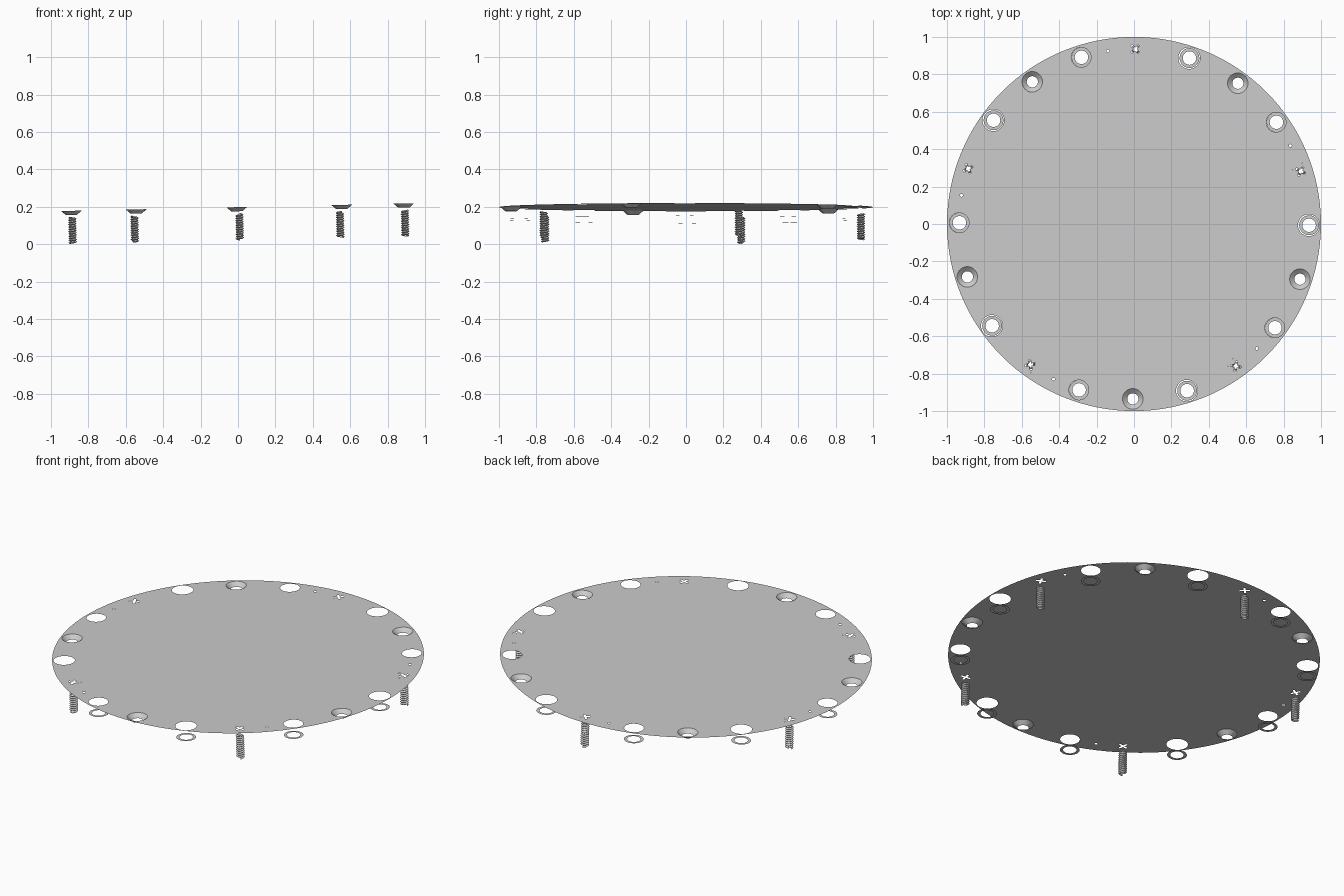
import bpy, bmesh, math
from mathutils import Matrix, Vector

old = bpy.data.objects.get("Cube")
if old:
    bpy.data.objects.remove(old, do_unlink=True)

GREY = (0.6, 0.6, 0.6, 1.0)
steel = bpy.data.materials.new("plain_grey")
steel.use_nodes = True
steel.diffuse_color = GREY
steel.node_tree.nodes["Principled BSDF"].inputs["Base Color"].default_value = GREY

BOLT_RADIUS = 0.935
TILT = Matrix.Translation((0, 0, 0.198)) @ Matrix.Rotation(-0.022, 4, 'Y')


def spot(degrees):
    """Transform of a station on the bolt circle."""
    turn = Matrix.Rotation(math.radians(degrees - 0.4), 4, 'Z')
    return TILT @ turn @ Matrix.Translation((BOLT_RADIUS, 0, 0))


def centre(degrees):
    a = math.radians(degrees - 0.4)
    return Vector((math.cos(a), math.sin(a), 0)) * BOLT_RADIUS


def circle(radius, count, at=Vector((0, 0, 0))):
    return [at + Vector((radius * math.cos(math.tau * i / count),
                         radius * math.sin(math.tau * i / count), 0)) for i in range(count)]


def add_object(name, bm, matrix, smooth=False):
    mesh = bpy.data.meshes.new(name)
    bm.to_mesh(mesh)
    bm.free()
    mesh.materials.append(steel)
    if smooth:
        mesh.shade_smooth()
    ob = bpy.data.objects.new(name, mesh)
    ob.matrix_world = matrix
    bpy.context.collection.objects.link(ob)
    return ob


def sheet(name, loops, matrix):
    """Flat sheet bounded by the first loop, with the others as holes."""
    bm = bmesh.new()
    edges = []
    for loop in loops:
        verts = [bm.verts.new(p) for p in loop]
        edges += [bm.edges.new((v, verts[i - 1])) for i, v in enumerate(verts)]
    bmesh.ops.triangle_fill(bm, use_beauty=True, edges=edges, normal=(0, 0, 1))
    bm.normal_update()
    for face in bm.faces:
        if face.normal.z < 0:
            face.normal_flip()
    return add_object(name, bm, matrix)


def tube(name, rings, matrix, count=32):
    """Surface joining (radius, height) rings."""
    bm = bmesh.new()
    rows = [[bm.verts.new(p + Vector((0, 0, z))) for p in circle(r, count)] for r, z in rings]
    for a, b in zip(rows, rows[1:]):
        for i in range(count):
            bm.faces.new((a[i - 1], b[i - 1], b[i], a[i]))
    bmesh.ops.reverse_faces(bm, faces=bm.faces)
    return add_object(name, bm, matrix, True)


def thread(name, matrix, top=-0.032, bottom=-0.178, turns=11, count=16):
    """Open helical screw thread with a V-shaped profile."""
    bm = bmesh.new()
    pitch = (top - bottom) / (turns + 1)
    root, crest = [], []
    for i in range((turns + 1) * count + 1):
        a = math.tau * i / count
        z = bottom + pitch * i / count
        c, s = math.cos(a), math.sin(a)
        root.append(bm.verts.new((0.015 * c, 0.015 * s, z)))
        if i <= turns * count:
            crest.append(bm.verts.new((0.023 * c, 0.023 * s, z + pitch / 2)))
    for i in range(turns * count):
        bm.faces.new((root[i], root[i + 1], crest[i + 1], crest[i]))
        bm.faces.new((crest[i], crest[i + 1], root[i + count + 1], root[i + count]))
    return add_object(name, bm, matrix)


def cross(arm, half):
    """Outline of the driver recess, turned diagonally."""
    quarter = [Vector((arm, -half, 0)), Vector((arm, half, 0)), Vector((half, half, 0))]
    return [Matrix.Rotation(math.radians(45 + 90 * q), 3, 'Z') @ p
            for q in range(4) for p in quarter]


# Holes that repeat in each fifth of the plate: (angle, radius, sides)
HOLES = [(0, 0.058, 32), (18, 0.043, 32), (27, 0.008, 12), (36, 0.053, 32), (54, 0.055, 32)]

# Plate
plate_loops = [circle(1.0, 128)]
for k in range(5):
    for angle, radius, sides in HOLES:
        plate_loops.append(circle(radius, sides, centre(angle + 72 * k)))
sheet("plate", plate_loops, TILT)

for k in range(5):
    base = 72 * k
    # Screws
    sheet(f"screw_head_{k}", [circle(0.043, 32), cross(0.028, 0.006)], spot(base + 18))
    thread(f"screw_thread_{k}", spot(base + 18))
    # Countersunk seats
    tube(f"countersink_{k}", [(0.055, 0), (0.03, -0.022)], spot(base + 54))
    # Flat rings hanging under the large holes
    for j, angle in enumerate((0, 36)):
        drop = Matrix.Translation((0, 0, -0.066))
        sheet(f"ring_{k}_{j}", [circle(0.053, 32), circle(0.036, 32)], spot(base + angle) @ drop)
